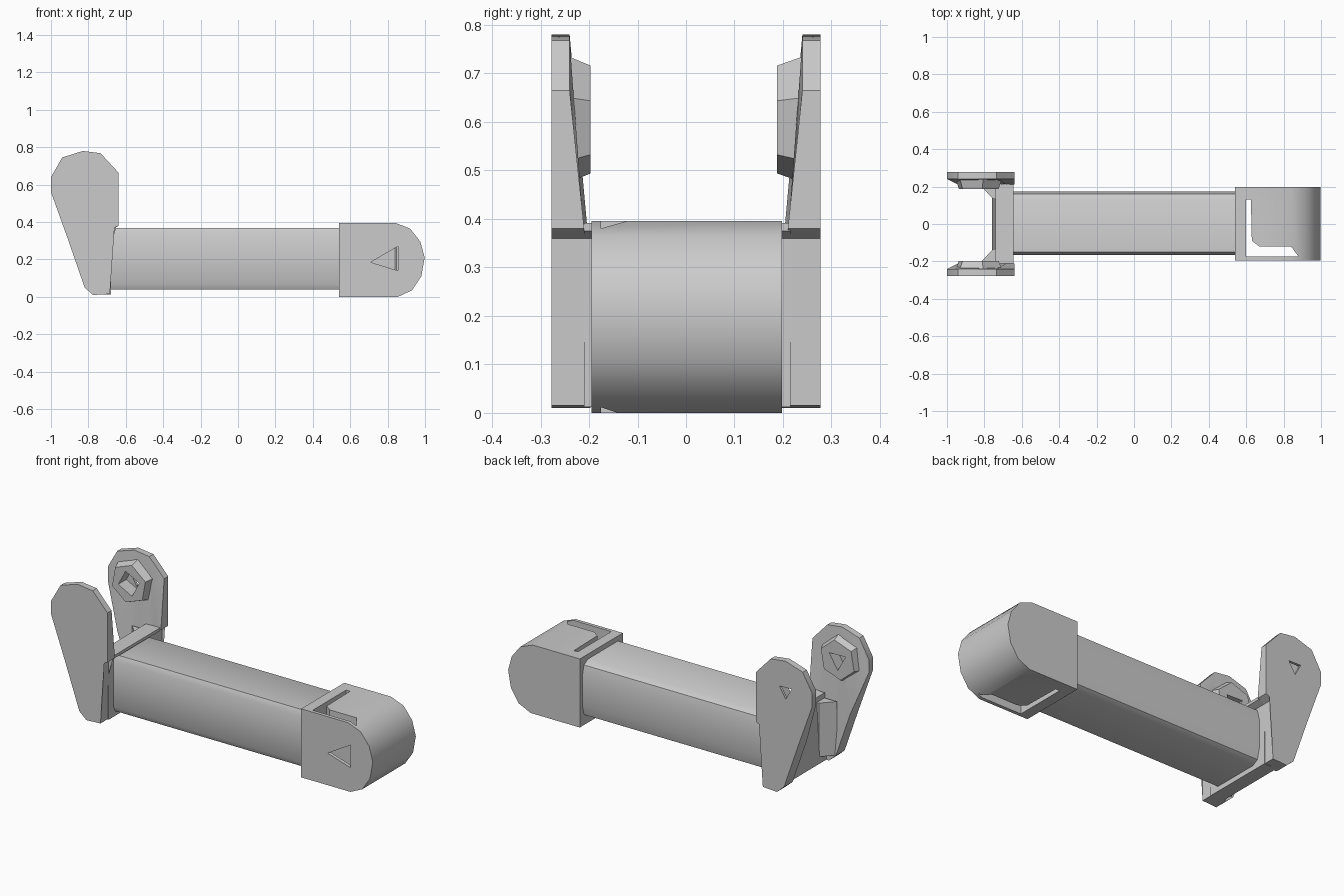
import bpy, bmesh, math

if "Cube" in bpy.data.objects:
    bpy.data.objects.remove(bpy.data.objects["Cube"])


def link(name, bm):
    bmesh.ops.recalc_face_normals(bm, faces=bm.faces[:])
    me = bpy.data.meshes.new(name)
    bm.to_mesh(me)
    bm.free()
    ob = bpy.data.objects.new(name, me)
    bpy.context.collection.objects.link(ob)
    return ob


def loft(name, ring_a, ring_b):
    """Closed solid between two rings of 3D points."""
    bm = bmesh.new()
    a = [bm.verts.new(p) for p in ring_a]
    b = [bm.verts.new(p) for p in ring_b]
    n = len(a)
    for i in range(n):
        j = (i + 1) % n
        bm.faces.new((a[i], a[j], b[j], b[i]))
    bm.faces.new(a[::-1])
    bm.faces.new(b)
    bmesh.ops.triangulate(bm, faces=[f for f in bm.faces if len(f.verts) > 4])
    return link(name, bm)


def prism_y(name, pts, y0, y1):
    return loft(name, [(x, y0, z) for x, z in pts], [(x, y1, z) for x, z in pts])


def prism_z(name, pts, z0, z1):
    return loft(name, [(x, y, z0) for x, y in pts], [(x, y, z1) for x, y in pts])


def ngon(cx, cz, r, n, turn=0.0):
    return [(cx + r * math.cos(turn + 2 * math.pi * i / n),
             cz + r * math.sin(turn + 2 * math.pi * i / n)) for i in range(n)]


def activate(ob):
    bpy.ops.object.select_all(action='DESELECT')
    ob.select_set(True)
    bpy.context.view_layer.objects.active = ob


def cut(ob, cutter):
    activate(ob)
    m = ob.modifiers.new("cut", 'BOOLEAN')
    m.object = cutter
    m.operation = 'DIFFERENCE'
    m.solver = 'EXACT'
    bpy.ops.object.modifier_apply(modifier=m.name)
    bpy.data.objects.remove(cutter)


parts = []

# Beam with softened long edges
x0, x1, bx = -0.69, 0.56, 0.05
ya, yb, za, zb = -0.165, 0.175, 0.04, 0.367
section = [(ya + 0.015, za), (yb - bx, za), (yb - 0.015, za + 0.02), (yb, za + 0.08),
           (yb, zb - 0.08), (yb - 0.015, zb - 0.02), (yb - bx, zb),
           (ya + 0.015, zb), (ya, zb - 0.03), (ya, za + 0.03)]
parts.append(loft("beam", [(x0, y, z) for y, z in section], [(x1, y, z) for y, z in section]))

# Knuckle at the far end, with L-shaped gap and triangular front window
hub = prism_y("knuckle", [(0.54, 0.0), (0.855, 0.0), (0.93, 0.035), (0.98, 0.11), (0.998, 0.21),
                          (0.975, 0.295), (0.92, 0.365), (0.84, 0.396), (0.54, 0.396)], -0.195, 0.198)
cut(hub, prism_z("gap", [(0.60, -0.175), (0.88, -0.175), (0.84, -0.12), (0.67, -0.12),
                         (0.63, -0.09), (0.625, 0.13), (0.60, 0.13)], -0.1, 0.5))
cut(hub, prism_y("window", [(0.71, 0.185), (0.855, 0.14), (0.855, 0.27)], -0.3, -0.13))
parts.append(hub)

# Fork web joining the two cheeks
parts.append(prism_y("fork_web", [(-0.76, 0.012), (-0.68, 0.012), (-0.68, 0.36), (-0.645, 0.375),
                                  (-0.645, 0.392), (-0.74, 0.388)], -0.21, 0.215))

# Fork cheeks: thick at the foot, thin at the eye
outline = [(-0.685, 0.015), (-0.775, 0.01), (-0.82, 0.05), (-0.91, 0.31), (-1.0, 0.56), (-1.0, 0.64),
           (-0.94, 0.745), (-0.83, 0.78), (-0.735, 0.768), (-0.64, 0.665), (-0.64, 0.38), (-0.68, 0.36)]


def inner(z):
    return 0.197 if z < 0.35 else 0.21 if z < 0.4 else 0.24


for side, name in ((-1, "front"), (1, "back")):
    cheek = loft(name + "_cheek", [(x, side * 0.277, z) for x, z in outline],
                 [(x, side * inner(z), z) for x, z in outline])
    # Six-sided boss on the inner face of the eye
    reach = 0.188 if side > 0 else 0.197
    low, high = (ngon(-0.83, 0.605, r, 6, math.radians(80)) for r in (0.135, 0.113))
    boss = loft(name + "_boss", [(x, side * 0.25, z) for x, z in low],
                [(x, side * reach, z) for x, z in high])
    hole = ngon(-0.83, 0.605, 0.07, 4, 0.3) if side > 0 else ngon(-0.83, 0.605, 0.06, 3, 0.5)
    ends = sorted((side * 0.15, side * 0.25))
    cut(boss, prism_y("pocket", hole, side * 0.15, side * 0.262))
    cut(cheek, prism_y("pocket", hole, side * 0.15, side * 0.262))
    if side > 0:
        cut(cheek, prism_y("eye", ngon(-0.83, 0.605, 0.045, 3, 0.5), 0.15, 0.35))
    # Gusset between cheek foot and web
    gusset = prism_z(name + "_gusset", [(-0.82, side * 0.205), (-0.755, side * 0.135),
                                        (-0.70, side * 0.135), (-0.70, side * 0.205)], 0.05, 0.36)
    parts += [cheek, boss, gusset]

for ob in parts:
    activate(ob)
    bpy.ops.object.shade_smooth_by_angle(angle=math.radians(35))
